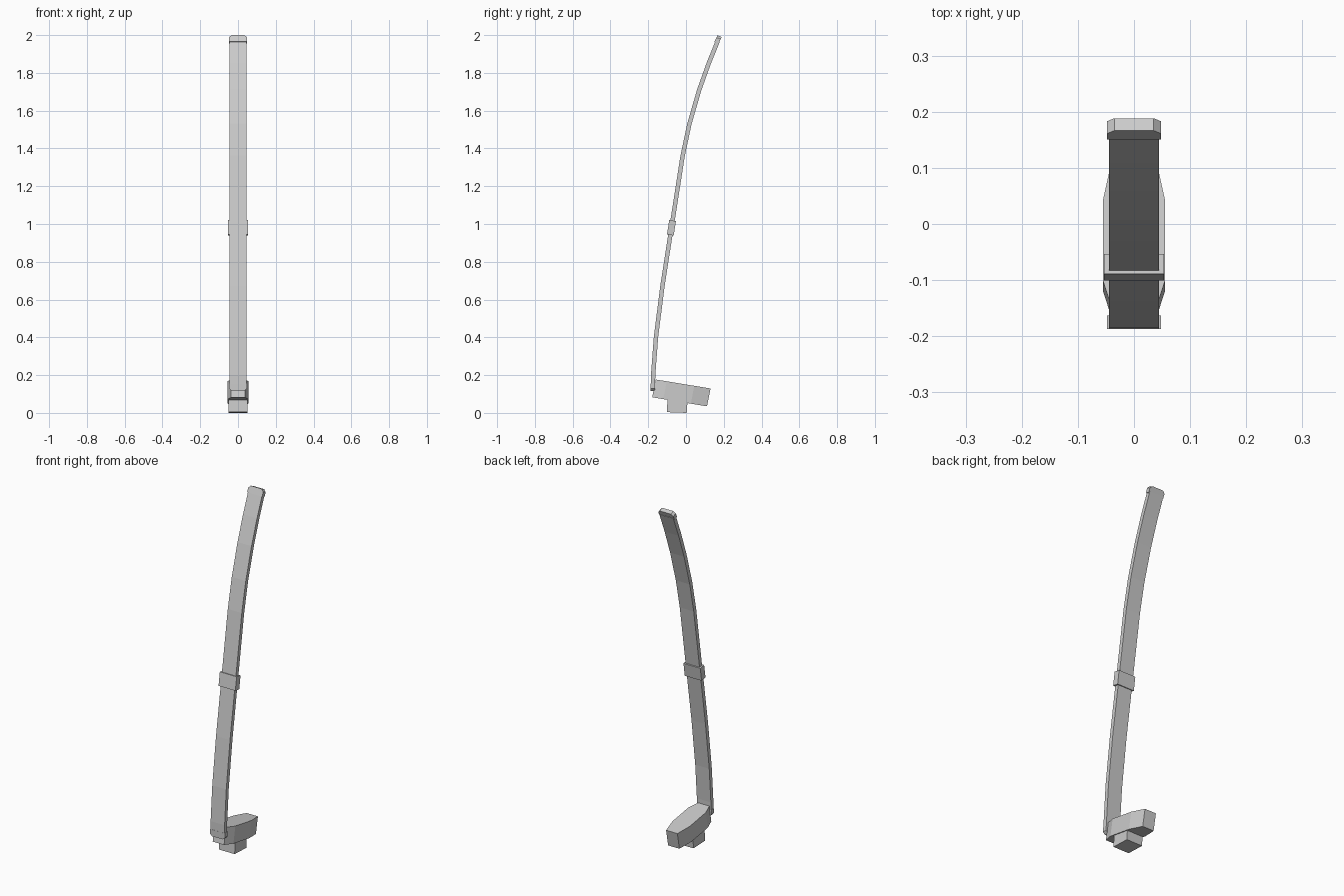
import bpy, bmesh, math
from mathutils import Matrix, Vector

if "Cube" in bpy.data.objects:
    bpy.data.objects.remove(bpy.data.objects["Cube"])


def finish(name, bm):
    bmesh.ops.recalc_face_normals(bm, faces=bm.faces)
    mesh = bpy.data.meshes.new(name)
    bm.to_mesh(mesh)
    bm.free()
    obj = bpy.data.objects.new(name, mesh)
    bpy.context.collection.objects.link(obj)
    return obj


def strip(name, path, width, thick):
    """Sweep a flat rectangle along a path of (y, z) points."""
    bm = bmesh.new()
    pts = [Vector((0, y, z)) for y, z in path]
    rings = []
    for i, p in enumerate(pts):
        t = (pts[min(i + 1, len(pts) - 1)] - pts[max(i - 1, 0)]).normalized()
        n = Vector((0, t.z, -t.y)) * thick / 2
        side = Vector((width / 2, 0, 0))
        rings.append([bm.verts.new(p + v) for v in (-side - n, side - n, side + n, -side + n)])
    for a, b in zip(rings, rings[1:]):
        for i in range(4):
            bm.faces.new((a[i], a[(i + 1) % 4], b[(i + 1) % 4], b[i]))
    bm.faces.new(rings[0])
    bm.faces.new(rings[-1])
    return finish(name, bm)


def prism(name, outline, height, matrix):
    """Extrude an (x, y) outline centred on its local z, then place it."""
    bm = bmesh.new()
    face = bm.faces.new([bm.verts.new((x, y, -height / 2)) for x, y in outline])
    ext = bmesh.ops.extrude_face_region(bm, geom=[face])
    moved = [v for v in ext["geom"] if isinstance(v, bmesh.types.BMVert)]
    bmesh.ops.translate(bm, verts=moved, vec=(0, 0, height))
    bmesh.ops.transform(bm, matrix=matrix, verts=bm.verts)
    return finish(name, bm)


def place(y, z, deg):
    return Matrix.Translation((0, y, z)) @ Matrix.Rotation(math.radians(deg), 4, 'X')


# Long curved strip
path = [(-0.175, 0.14), (-0.174, 0.20), (-0.159, 0.40), (-0.125, 0.67), (-0.077, 0.98),
        (-0.018, 1.36), (0.018, 1.53), (0.07, 1.71), (0.12, 1.85), (0.168, 1.968)]
strip("curved_strip", path, 0.089, 0.023)

# Chamfered end caps: local y runs along the strip
cap = [(-0.048, 0), (0.048, 0), (0.048, 0.025), (0.035, 0.038), (-0.035, 0.038), (-0.048, 0.025)]
prism("top_cap", cap, 0.024, place(0.162, 1.96, 90 - 24))
prism("bottom_cap", cap, 0.024, place(-0.175, 0.155, -90))

# Collar around the middle of the strip
strip("middle_collar", [(-0.083, 0.942), (-0.071, 1.018)], 0.107, 0.036)

# Tilted base body with tapered ends
half = [(0.036, -0.147), (0.055, -0.088), (0.055, 0.06), (0.036, 0.147)]
outline = half + [(-x, y) for x, y in reversed(half)]
tilt = place(-0.0245, 0.1058, -9.3)
skew = Matrix.Identity(4)
skew[1][2] = 0.03
prism("base_body", outline, 0.096, tilt @ skew)

# Peg under the base
peg = [(-0.05, -0.053), (0.05, -0.053), (0.05, 0.053), (-0.05, 0.053)]
prism("base_peg", peg, 0.09, place(-0.046, 0.05, -4))

# Rest the model on the floor
low = min(v.co.z for o in bpy.context.scene.objects for v in o.data.vertices)
peg_mesh = bpy.data.objects["base_peg"].data
for v in peg_mesh.vertices:
    if v.co.z < 0.03:
        v.co.z = 0.0 if v.co.y > -0.046 else 0.004
